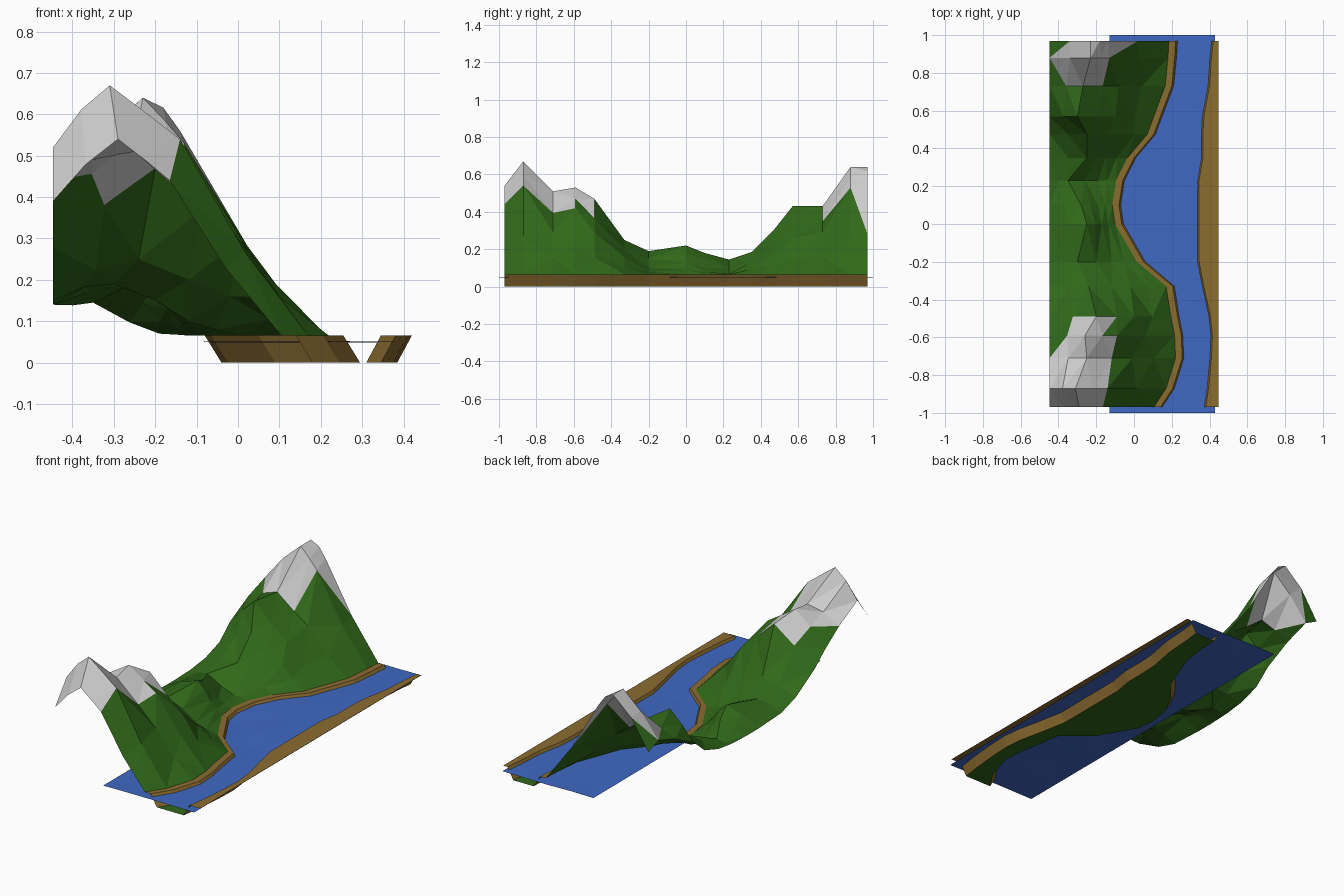
import bpy, bmesh, random

if "Cube" in bpy.data.objects:
    bpy.data.objects.remove(bpy.data.objects["Cube"])

random.seed(4)
BANK_Z, WATER_Z, WEST, EAST = 0.065, 0.05, -0.447, 0.447

# Cross-sections along the valley:
# y, left shore, right shore, west edge z, ridge x, ridge z, shoulder x, shoulder z
ROWS = [
    (-.97, .15, .37, .39, -.29, .54, -.165, .44),
    (-.87, .215, .385, .52, -.31, .67, -.14, .54),
    (-.71, .265, .40, .44, -.25, .51, -.01, .29),
    (-.59, .26, .405, .36, -.26, .53, -.09, .42),
    (-.49, .24, .395, .28, -.20, .47, 0, .29),
    (-.33, .215, .36, .19, -.24, .25, -.02, .16),
    (-.20, .06, .335, .15, -.30, .19, -.12, .10),
    (0, -.055, .335, .14, -.25, .22, -.17, .13),
    (.10, -.07, .335, .14, -.28, .18, -.19, .10),
    (.23, -.05, .335, .145, -.35, .145, -.19, .07),
    (.35, .01, .355, .16, -.25, .185, -.15, .13),
    (.475, .115, .355, .20, -.25, .31, -.06, .18),
    (.57, .15, .36, .28, -.30, .43, -.10, .26),
    (.73, .21, .39, .36, -.27, .43, -.08, .29),
    (.88, .225, .40, .41, -.23, .64, -.13, .53),
    (.97, .23, .41, .38, -.23, .64, -.14, .56),
]


def material(name, rgb):
    m = bpy.data.materials.new(name)
    m.diffuse_color = (*rgb, 1)
    m.use_nodes = True
    m.node_tree.nodes["Principled BSDF"].inputs["Base Color"].default_value = m.diffuse_color
    return m


GRASS = material("grass", (.03, .14, .01))
SNOW = material("snow", (.6, .6, .6))
EARTH = material("earth", (.26, .15, .03))
BLUE = material("water", (.05, .14, .55))


def sheet(name, sections, mats, pick=None):
    """Loft matching cross-sections into a triangulated, flat-shaded sheet."""
    bm = bmesh.new()
    grid = [[bm.verts.new(p) for p in s] for s in sections]
    for a, b in zip(grid, grid[1:]):
        for i in range(len(a) - 1):
            bm.faces.new((a[i], a[i + 1], b[i + 1], b[i]))
    bmesh.ops.triangulate(bm, faces=bm.faces[:])
    for f in bm.faces:
        if pick:
            f.material_index = pick(f.calc_center_median())
    me = bpy.data.meshes.new(name)
    bm.to_mesh(me)
    bm.free()
    for m in mats:
        me.materials.append(m)
    ob = bpy.data.objects.new(name, me)
    bpy.context.collection.objects.link(ob)
    return ob


def mix(a, b, t, lift=0.0):
    return (a[0] + (b[0] - a[0]) * t, a[1] + (b[1] - a[1]) * t + lift)


mountain, left_bank, bed, right_bank = [], [], [], []
for y, left, right, zw, xr, zr, xs, zs in ROWS:
    lip, rlip = left - .01, right + .01
    foot = (lip - .035, BANK_Z)
    west, ridge, shoulder = (WEST, zw), (xr, zr), (xs, zs)
    j = random.uniform(-.012, .012)
    big = (zr - .14) / .5
    profile = [west, mix(west, ridge, .5, .025 * big + j), ridge,
               mix(ridge, shoulder, .55, .01 * big + j), shoulder,
               mix(shoulder, foot, .5, -.03 * big), foot]
    mountain.append([(x, y, max(z, BANK_Z)) for x, z in profile])
    left_bank.append([(foot[0], y, BANK_Z), (lip, y, BANK_Z), (lip + .04, y, 0)])
    bed.append([(lip + .04, y, 0), (rlip - .035, y, 0)])
    right_bank.append([(rlip - .035, y, 0), (rlip, y, BANK_Z), (EAST, y, BANK_Z)])

# Mountains with snowy peaks
sheet("mountains", mountain, [GRASS, SNOW],
      lambda c: int(c.z > (.42 if c.y < 0 else .45) and c.x < -.06))

# River channel
sheet("left_bank", left_bank, [EARTH])
sheet("river_bed", bed, [GRASS])
sheet("right_bank", right_bank, [EARTH])

# Water surface with faint ripples
water = []
for i in range(11):
    y = -1 + i * .2
    water.append([(-.13 + k * .14, y, WATER_Z + (random.uniform(-.002, .002) if 0 < k < 4 else 0))
                  for k in range(5)])
sheet("water", water, [BLUE])
